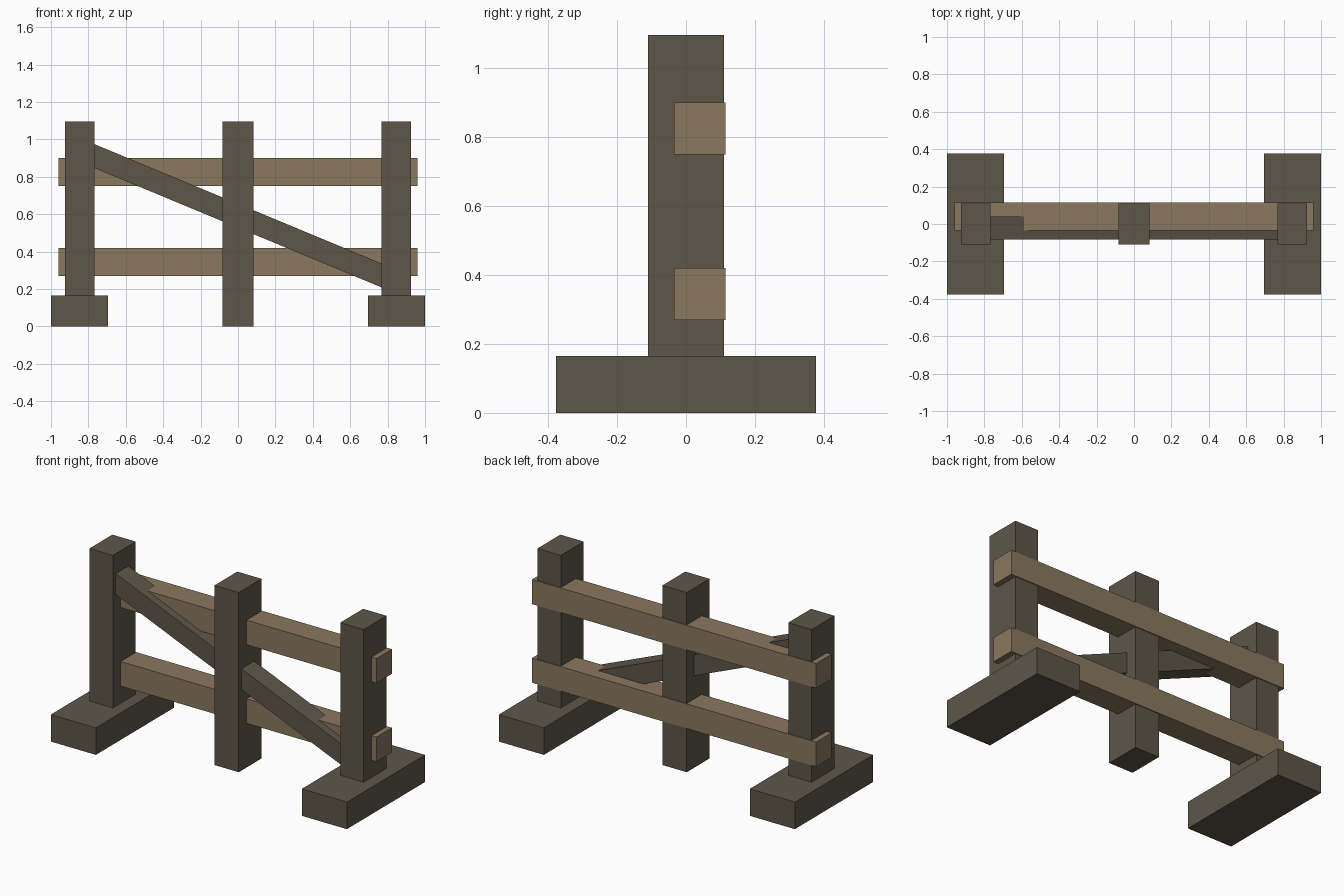
import bpy
import math
from mathutils import Matrix, Vector
import bmesh

cube = bpy.data.objects.get("Cube")
if cube:
    bpy.data.objects.remove(cube, do_unlink=True)


def make_material(name, color):
    mat = bpy.data.materials.new(name)
    mat.use_nodes = True
    mat.diffuse_color = color
    mat.node_tree.nodes["Principled BSDF"].inputs["Base Color"].default_value = color
    return mat


dark_wood = make_material("dark wood", (0.112, 0.093, 0.066, 1))
light_wood = make_material("light wood", (0.254, 0.188, 0.114, 1))


def beam(name, center, size, mat, tilt=0.0):
    """Square-cut timber, optionally tilted about the y axis."""
    bm = bmesh.new()
    bmesh.ops.create_cube(bm, size=1, matrix=Matrix.Diagonal((*size, 1)))
    mesh = bpy.data.meshes.new(name)
    bm.to_mesh(mesh)
    bm.free()
    mesh.materials.append(mat)
    obj = bpy.data.objects.new(name, mesh)
    obj.location = Vector(center)
    obj.rotation_euler.y = tilt
    bpy.context.collection.objects.link(obj)
    return obj


post_top = 1.097
foot_height = 0.165

# End posts on their cross feet
for side, sign in (("left", 1), ("right", -1)):
    beam(side + "_foot", (sign * 0.848, 0, foot_height / 2),
         (0.304, 0.755, foot_height), dark_wood)
    post_base = foot_height / 2
    beam(side + "_post", (sign * 0.847, 0, (post_top + post_base) / 2),
         (0.158, 0.22, post_top - post_base), dark_wood)

# Middle post reaches the ground
beam("middle_post", (0, 0, post_top / 2), (0.164, 0.22, post_top), dark_wood)

# Horizontal rails, just proud of the posts at the back
for name, z in (("lower_rail", 0.345), ("upper_rail", 0.825)):
    beam(name, (0, 0.04, z), (1.92, 0.15, 0.15), light_wood)

# Diagonal brace let into the end posts
slope = math.atan2(0.64, 1.54)
beam("diagonal_brace", (0, -0.022, 0.592), (1.78, 0.122, 0.118), dark_wood, slope)
